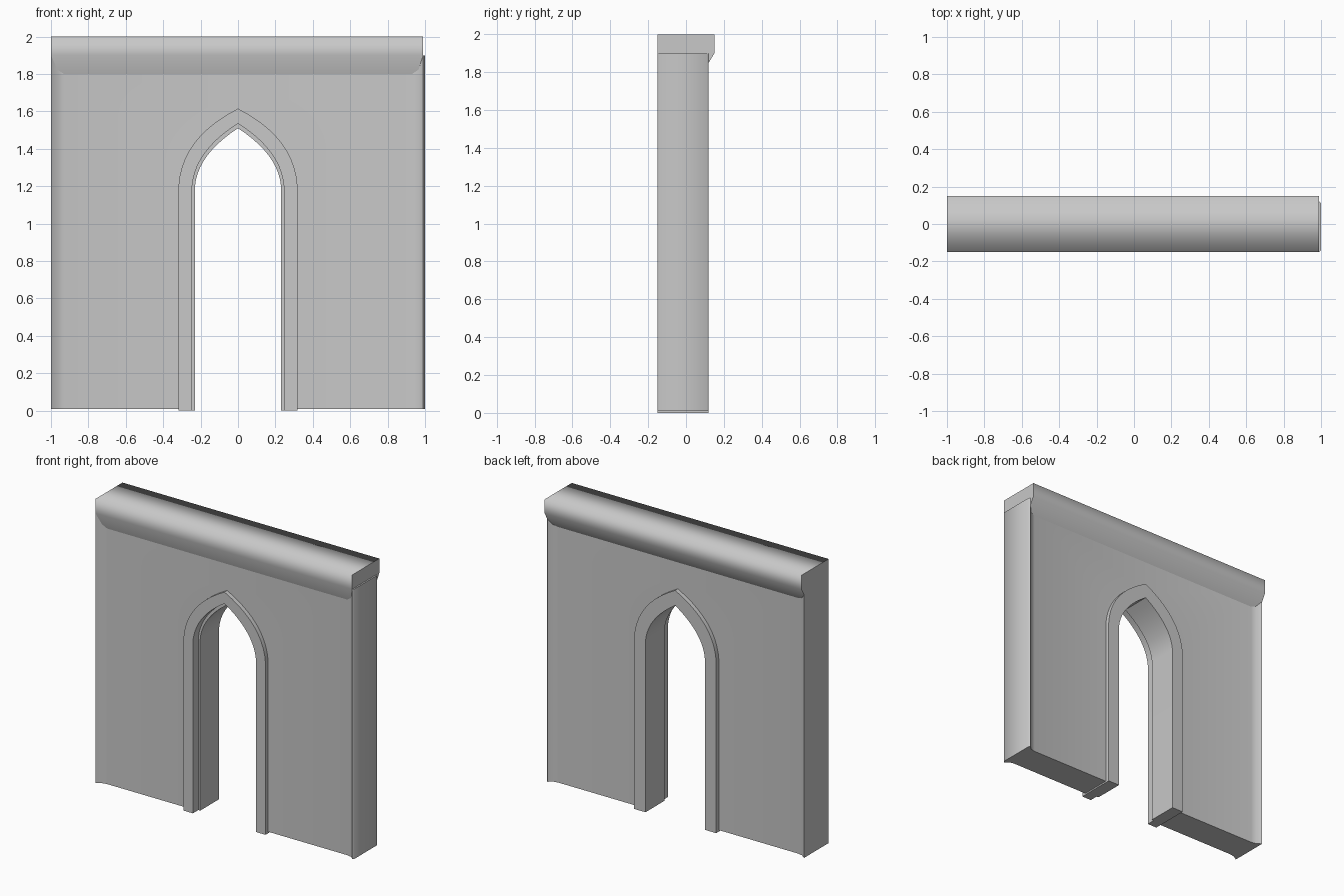
import bpy
import bmesh
import math
from mathutils import Vector

cube = bpy.data.objects.get("Cube")
if cube:
    bpy.data.objects.remove(cube, do_unlink=True)

stone = bpy.data.materials.new("grey_stone")
stone.use_nodes = True
colour = (0.58, 0.58, 0.58, 1)
stone.diffuse_color = colour
stone.node_tree.nodes["Principled BSDF"].inputs["Base Color"].default_value = colour


def prism(name, points, offset):
    """Extrude a closed outline of 3D points along offset."""
    bm = bmesh.new()
    face = bm.faces.new([bm.verts.new(p) for p in points])
    result = bmesh.ops.extrude_face_region(bm, geom=[face], use_keep_orig=True)
    verts = [g for g in result["geom"] if isinstance(g, bmesh.types.BMVert)]
    bmesh.ops.translate(bm, verts=verts, vec=offset)
    bmesh.ops.recalc_face_normals(bm, faces=bm.faces)
    mesh = bpy.data.meshes.new(name)
    bm.to_mesh(mesh)
    bm.free()
    obj = bpy.data.objects.new(name, mesh)
    bpy.context.collection.objects.link(obj)
    mesh.materials.append(stone)
    return obj


def activate(obj):
    bpy.ops.object.select_all(action="DESELECT")
    obj.select_set(True)
    bpy.context.view_layer.objects.active = obj


def smooth(obj, degrees):
    activate(obj)
    bpy.ops.object.shade_smooth_by_angle(angle=math.radians(degrees))


def arch(half_width, apex, shoulder, bottom=0.0, steps=10):
    """Pointed arch as (x, z) points, from the left foot over the apex."""
    spring = Vector((half_width, 1.2))
    bend = Vector((half_width - 0.015, shoulder))
    tip = Vector((0, apex))
    side = [Vector((half_width, bottom))]
    for i in range(steps + 1):
        t = i / steps
        side.append(spring * (1 - t) ** 2 + bend * 2 * t * (1 - t) + tip * t * t)
    return side + [Vector((-p.x, p.y)) for p in reversed(side[:-1])]


def arch_ring(name, outer, inner, front, back):
    outline = outer + inner[::-1]
    ring = prism(name, [(p.x, front, p.y) for p in outline], (0, back - front, 0))
    smooth(ring, 25)
    return ring


# Wall body: plan outline with flared ends and a slightly raised end strip
FRONT, BACK = -0.12, 0.09
plan = [(-0.93, FRONT), (-0.965, FRONT - 0.007), (-1, -0.15),
        (-1, 0.12), (-0.965, BACK + 0.007), (-0.93, BACK),
        (0.93, BACK), (0.965, BACK + 0.007), (0.99, 0.12),
        (1, 0.11), (1, -0.14), (0.99, -0.15), (0.965, FRONT - 0.007), (0.93, FRONT)]
wall = prism("wall", [(x, y, 0.01) for x, y in plan], (0, 0, 1.89))

# Doorway cut through the wall
cutter = prism("doorway_cutter",
               [(p.x, -0.5, p.y) for p in arch(0.28, 1.565, 1.42, -0.2)], (0, 1, 0))
cutter.hide_render = True
cut = wall.modifiers.new("doorway", "BOOLEAN")
cut.operation = "DIFFERENCE"
cut.solver = "EXACT"
cut.object = cutter
activate(wall)
bpy.ops.object.modifier_apply(modifier=cut.name)
bpy.data.objects.remove(cutter, do_unlink=True)
smooth(wall, 50)

# Door surround: front moulding and a slightly narrower lining behind it
outer = arch(0.318, 1.615, 1.46)
arch_ring("door_surround_front", outer, arch(0.245, 1.535, 1.39), -0.15, -0.09)
arch_ring("door_lining", outer, arch(0.23, 1.51, 1.37), -0.09, 0.12)

# Coping along the top, sloping back to the wall below
section = [(-0.15, 2), (0.15, 2), (0.15, 1.9), (BACK, 1.8), (FRONT, 1.8), (-0.15, 1.9)]
coping = prism("coping", [(-1, y, z) for y, z in section], (1.99, 0, 0))
for face in coping.data.polygons:
    face.use_smooth = abs(face.normal.x) < 0.5 and face.normal.z > -0.9
